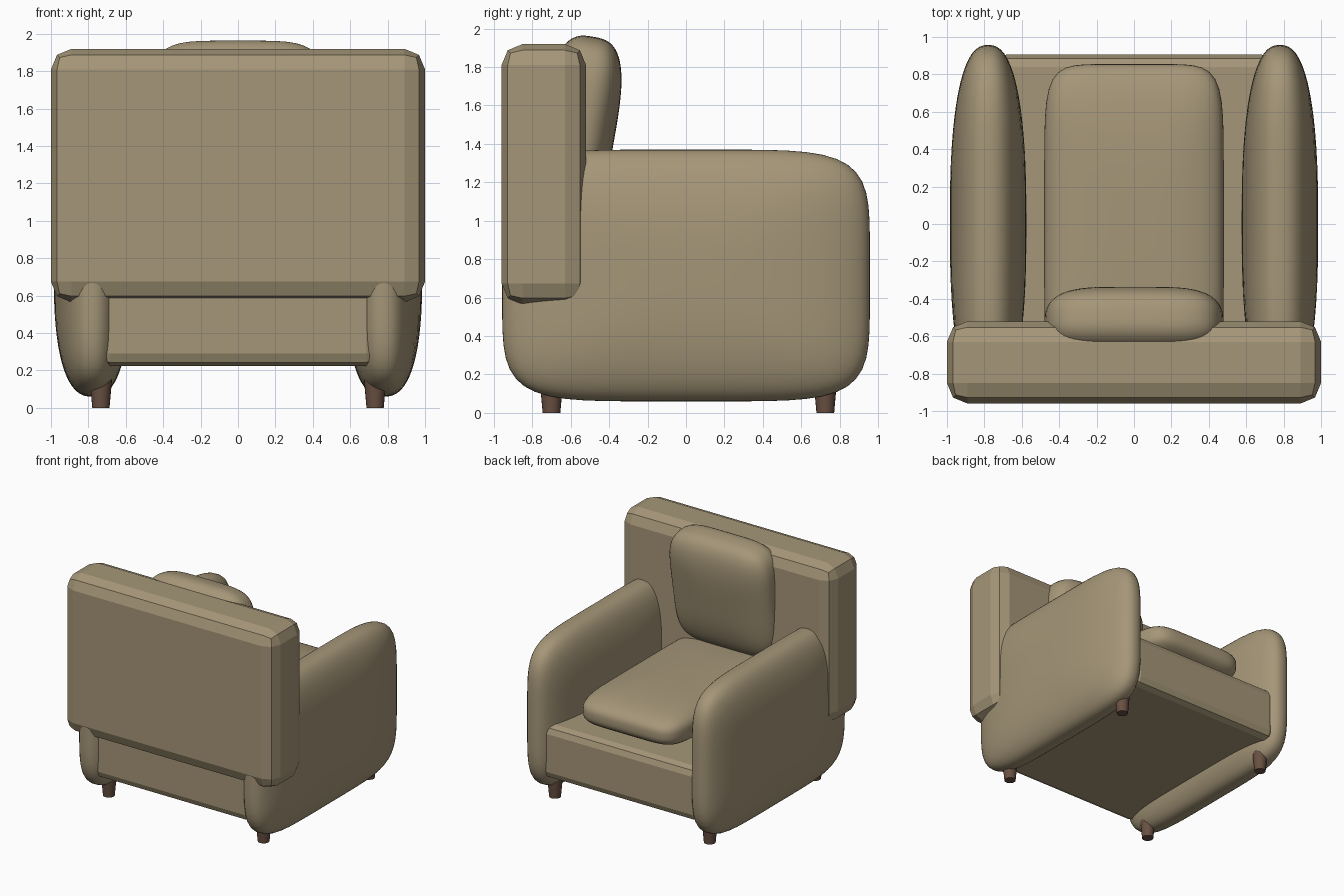
import bpy, bmesh, math
from mathutils import Vector, Matrix

old = bpy.data.objects.get("Cube")
if old:
    bpy.data.objects.remove(old, do_unlink=True)


def material(name, rgb):
    mat = bpy.data.materials.new(name)
    mat.use_nodes = True
    color = (*rgb, 1.0)
    mat.diffuse_color = color
    bsdf = next(n for n in mat.node_tree.nodes if n.type == 'BSDF_PRINCIPLED')
    bsdf.inputs["Base Color"].default_value = color
    bsdf.inputs["Roughness"].default_value = 0.8
    return mat


fabric = material("tan fabric", (0.376, 0.305, 0.188))
wood = material("dark brown wood", (0.141, 0.08, 0.055))


def finish(bm, name, mat, center, tilt=0.0, smooth=True):
    mesh = bpy.data.meshes.new(name)
    bmesh.ops.recalc_face_normals(bm, faces=bm.faces[:])
    for face in bm.faces:
        face.smooth = smooth
    bm.to_mesh(mesh)
    bm.free()
    if smooth:
        mesh.set_sharp_from_angle(angle=math.radians(50))
    mesh.materials.append(mat)
    obj = bpy.data.objects.new(name, mesh)
    obj.location = center
    obj.rotation_euler.x = tilt
    bpy.context.scene.collection.objects.link(obj)
    return obj


def block(name, center, size, bevel):
    """Flat-faced box with a two-step bevel."""
    bm = bmesh.new()
    bmesh.ops.create_cube(bm, size=1, matrix=Matrix.Diagonal((*size, 1)))
    bmesh.ops.bevel(bm, geom=bm.edges[:], offset=bevel, segments=2,
                    profile=0.5, affect='EDGES')
    return finish(bm, name, fabric, center, smooth=False)


def pad(name, center, half, thin, outline, crown, tilt=0.0):
    """Soft padded shape: boxy outline, rounder across its thin axis."""
    bm = bmesh.new()
    bmesh.ops.create_cube(bm, size=2)
    bmesh.ops.subdivide_edges(bm, edges=bm.edges[:], cuts=17, use_grid_fill=True)
    for v in bm.verts:
        c = [abs(k) for k in v.co]
        t = c.pop(thin)
        ring = (c[0] ** outline + c[1] ** outline) ** (1 / outline)
        v.co /= (ring ** crown + t ** crown) ** (1 / crown)
        v.co = Vector(a * b for a, b in zip(v.co, half))
    return finish(bm, name, fabric, center, tilt)


def leg(name, x, y):
    bm = bmesh.new()
    bmesh.ops.create_cone(bm, cap_ends=True, segments=20, radius1=0.046,
                          radius2=0.064, depth=0.2)
    return finish(bm, name, wood, (x, y, 0.1))


# Back panel and seat base
block("back_panel", (0, -0.74, 1.242), (2.0, 0.44, 1.355), 0.11)
block("seat_base", (0, 0, 0.452), (1.5, 1.81, 0.455), 0.065)

# Cushions
pad("seat_cushion", (0, 0, 0.845), (0.48, 0.855, 0.165), 2, 7, 3)
pad("back_cushion", (0, -0.57, 1.46), (0.48, 0.2, 0.505), 1, 4.8, 3,
    math.radians(-10))

# Arms and legs on both sides
for side, s in (("left", 1), ("right", -1)):
    pad(side + "_arm", (s * 0.78, 0, 0.715), (0.205, 0.957, 0.655), 0, 5.4, 2.5)
    leg(side + "_front_leg", s * 0.733, -0.70)
    leg(side + "_back_leg", s * 0.733, 0.725)
